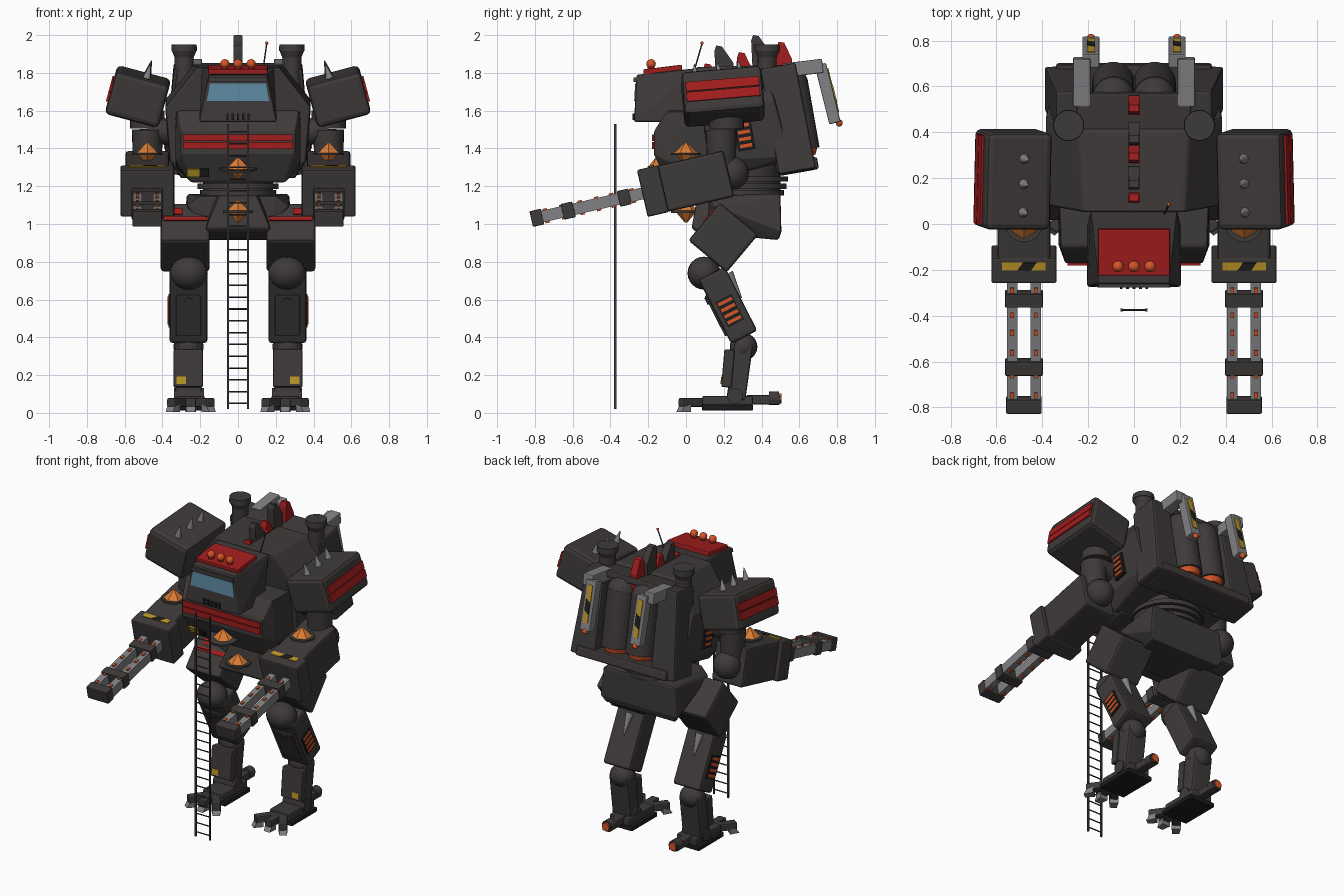
import bpy, bmesh, math
from mathutils import Matrix, Vector

if "Cube" in bpy.data.objects:
    bpy.data.objects.remove(bpy.data.objects["Cube"])

def material(name, c):
    m = bpy.data.materials.new(name)
    m.diffuse_color = (*c, 1)
    m.use_nodes = True
    m.node_tree.nodes["Principled BSDF"].inputs["Base Color"].default_value = m.diffuse_color
    return m

DARK = material("dark armour", (0.048, 0.042, 0.041))
BLACK = material("black", (0.012, 0.012, 0.012))
RED = material("red paint", (0.36, 0.012, 0.012))
ORANGE = material("orange", (0.7, 0.2, 0.035))
GLOW = material("hot orange", (0.67, 0.09, 0.022))
GREY = material("grey metal", (0.22, 0.22, 0.23))
YELLOW = material("hazard yellow", (0.5, 0.3, 0.02))
GLASS = material("blue glass", (0.11, 0.25, 0.36))
ID = Matrix.Identity(4)

def T(x, y, z):
    return Matrix.Translation((x, y, z))

def R(deg, axis):
    return Matrix.Rotation(math.radians(deg), 4, axis)

def finish(name, bm, mat, frame=ID, bevel=0.0, smooth=0):
    bmesh.ops.recalc_face_normals(bm, faces=bm.faces[:])
    me = bpy.data.meshes.new(name)
    for f in bm.faces:
        f.smooth = smooth == 2 or (smooth == 1 and len(f.verts) == 4)
    bm.to_mesh(me)
    bm.free()
    me.materials.append(mat)
    ob = bpy.data.objects.new(name, me)
    bpy.context.collection.objects.link(ob)
    ob.matrix_world = frame
    if bevel:
        mod = ob.modifiers.new("edge", 'BEVEL')
        mod.width, mod.segments, mod.limit_method = bevel, 2, 'ANGLE'
    return ob

def box(name, loc, dims, mat=DARK, frame=ID, rx=0, ry=0, bevel=0.0):
    bm = bmesh.new()
    bmesh.ops.create_cube(bm, size=1, matrix=Matrix.Diagonal((*dims, 1)))
    return finish(name, bm, mat, frame @ T(*loc) @ R(rx, 'X') @ R(ry, 'Y'), bevel)

def hull(name, pts, mat=DARK, bevel=0.0, frame=ID):
    # convex block from half its corners, mirrored in x
    bm = bmesh.new()
    for x, y, z in pts:
        for s in (1, -1):
            bm.verts.new((s * x, y, z))
    bmesh.ops.convex_hull(bm, input=bm.verts[:])
    bmesh.ops.dissolve_limit(bm, angle_limit=0.02, verts=bm.verts[:], edges=bm.edges[:])
    return finish(name, bm, mat, frame, bevel)

def rod(name, a, b, r1, r2, mat=DARK, seg=24, frame=ID):
    a, b = Vector(a), Vector(b)
    bm = bmesh.new()
    bmesh.ops.create_cone(bm, cap_ends=True, segments=seg, radius1=r1, radius2=r2, depth=(b - a).length)
    q = (b - a).to_track_quat('Z', 'Y').to_matrix().to_4x4()
    return finish(name, bm, mat, frame @ Matrix.Translation((a + b) / 2) @ q, 0, 1 if seg > 8 else 0)

def ball(name, loc, r, mat=DARK, sx=1, frame=ID, seg=24):
    bm = bmesh.new()
    bmesh.ops.create_uvsphere(bm, u_segments=seg, v_segments=seg // 2, radius=r, matrix=Matrix.Diagonal((sx, 1, 1, 1)))
    return finish(name, bm, mat, frame @ T(*loc), 0, 2)

def beacon(name, frame, ring=.08, r=.064):
    # faceted orange gem standing in a thin dark ring
    rod(name + "_ring", (0, 0, -.006), (0, 0, .006), ring, ring, DARK, 16, frame)
    rod(name + "_gem", (0, 0, .006), (0, 0, .062), r, .004, ORANGE, 6, frame)
    rod(name + "_gem_base", (0, 0, -.058), (0, 0, -.006), .006, .05, ORANGE, 6, frame)

def hazard(name, frame, w, h):
    # yellow plate with one black slanted bar, lying in local xy
    box(name, (0, 0, 0), (w, h, .008), YELLOW, frame)
    k = w / 3.2
    bm = bmesh.new()
    for z in (.003, .006):
        for px, py in ((-k / 2 - h / 3, -h / 2), (k / 2 - h / 3, -h / 2), (k / 2 + h / 3, h / 2), (-k / 2 + h / 3, h / 2)):
            bm.verts.new((px + w * .07, py, z))
    bmesh.ops.convex_hull(bm, input=bm.verts[:])
    finish(name + "_bar", bm, BLACK, frame)

# torso: sloped main block with a chamfered nose
hull("torso", [(.22, .05, 1.83), (.385, .08, 1.62), (.36, .12, 1.33), (.3, .17, 1.24),
               (.24, .41, 1.84), (.385, .47, 1.66), (.37, .55, 1.36), (.33, .5, 1.325)], bevel=.012)
hull("torso_nose", [(.32, -.1, 1.6), (.33, -.08, 1.5), (.3, -.17, 1.49), (.3, -.17, 1.37), (.33, -.09, 1.33),
                    (.25, -.1, 1.22), (.33, .2, 1.6), (.33, .2, 1.3), (.26, .2, 1.235)], bevel=.012)
for z in (1.415, 1.457):
    box("chest_stripe", (0, -.172, z), (.58, .016, .036), RED)
nose = T(-.21, -.127, 1.272) @ R(115, 'X')
box("chest_hazard", (-.026, 0, 0), (.066, .045, .016), YELLOW, nose)
box("chest_hazard_bar", (.032, 0, 0), (.05, .045, .016), BLACK, nose)
beacon("chest_beacon", T(0, -.145, 1.293) @ R(10, 'X'), .1, .068)

# cockpit
hull("cockpit", [(.205, -.275, 1.54), (.205, 0, 1.54), (.155, -.262, 1.79), (.19, .06, 1.825)], bevel=.01)
front = lambda z: -.275 + (z - 1.54) * .052
hull("cockpit_window", [(w, front(z) + d, z) for w, z in ((.165, 1.65), (.148, 1.745)) for d in (-.005, .01)], GLASS)
hull("window_brow", [(w, front(z) + d, z) for w, z in ((.16, 1.752), (.155, 1.775)) for d in (-.014, .01)])
for i in range(5):
    box("cockpit_grille", ((i - 2) * .028, -.277, 1.568), (.012, .012, .035), BLACK)
box("roof_plate", (0, -.122, 1.81), (.315, .205, .042), RED, rx=7, bevel=.006)
for x in (-.07, 0, .07):
    rod("roof_lamp_base", (x, -.185, 1.8), (x, -.185, 1.84), .018, .018, RED, 12)
    ball("roof_lamp", (x, -.185, 1.848), .025, GLOW, seg=16)
rod("antenna", (.13, .04, 1.8), (.152, .085, 1.955), .004, .004, DARK, 8)
ball("antenna_tip", (.152, .085, 1.958), .009, GLOW, seg=8)

# ridge of fins on the back
for y, top, mat in ((.13, 1.85, RED), (.21, 1.945, DARK), (.31, 1.91, RED), (.405, 2.0, DARK), (.52, 1.965, RED)):
    lean = -.02 if mat == DARK else 0
    hull("back_fin", [(.025, y - .05, 1.76), (.025, y + .045, 1.76), (.025, y - .04 + lean, top - .03),
                      (.022, y - .03 + lean, top), (.022, y + lean, top - .005), (.025, y + .04, top - .09)], mat)

# backpack
PACK = T(0, .54, 1.56) @ R(10, 'X')
box("backpack_core", (0, -.05, 0), (.6, .12, .56), DARK, PACK, bevel=.012)
box("backpack_top", (0, -.01, .262), (.5, .18, .045), DARK, PACK, bevel=.01)
box("backpack_lip", (0, .025, -.26), (.68, .18, .065), DARK, PACK, bevel=.012)
for s in (1, -1):
    hull("backpack_wall", [(.07, y, .28) for y in (-.1, .09)] + [(.09, y, -.29) for y in (-.1, .1)],
         DARK, .012, PACK @ T(s * .285, 0, 0) @ R(-s * 3, 'Y'))
    rod("tank", (s * .09, .045, -.18), (s * .09, .045, .19), .093, .093, DARK, 32, PACK)
    ball("tank_dome", (s * .09, .045, .175), .093, DARK, 1, PACK)
    rod("tank_nozzle", (s * .09, .045, -.215), (s * .09, .045, -.18), .065, .08, GLOW, 24, PACK)
    # chimney
    rod("chimney", (s * .285, .43, 1.6), (s * .285, .43, 1.9), .052, .05)
    rod("chimney_flare", (s * .285, .43, 1.88), (s * .285, .43, 1.915), .05, .064)
    rod("chimney_cap", (s * .285, .43, 1.915), (s * .285, .43, 1.95), .068, .066)
    # grey folded rear arm
    box("rear_arm_top", (s * .228, .62, 1.825), (.075, .21, .075), GREY, rx=7, bevel=.006)
    low = T(s * .188, .75, 1.69) @ R(14, 'X')
    box("rear_arm_lower", (0, 0, 0), (.075, .062, .32), GREY, low, bevel=.006)
    hazard("rear_arm_hazard", low @ T(0, .032, .01) @ R(-90, 'X') @ R(90, 'Z'), .24, .034)
    ball("rear_arm_tip", (0, .022, -.165), .019, GLOW, 1, low, 12)
    # side vents
    box("torso_vent_frame", (s * .372, .31, 1.47), (.03, .09, .16), BLACK, rx=10)
    for i in range(4):
        box("torso_vent", (s * .377, .318 - i * .006, 1.415 + i * .036), (.032, .065, .018), GLOW, rx=10)

# waist
for z, r in ((1.165, .2), (1.2, .215), (1.238, .222)):
    rod("waist_ring", (0, .318, z - .014), (0, .318, z + .014), r, r, DARK, 40)
rod("waist_core", (0, .315, 1.1), (0, .315, 1.32), .185, .185, DARK, 32)

# pelvis
hull("pelvis", [(.27, .14, 1.1), (.2, .12, 1.15), (.27, .5, 1.16), (.29, .505, .96), (.26, .49, .915), (.16, .12, .95)], bevel=.012)
hull("pelvis_front", [(.1, .06, 1.15), (.17, .03, .98), (.16, .05, .96), (.12, .2, 1.15), (.18, .2, .96)], bevel=.008)
beacon("pelvis_beacon", T(0, .0, 1.065))

for s in (1, -1):
    # shoulder pod
    pod = T(s * .53, .195, 1.675) @ R(-15 * s, 'Y') @ R(5, 'X')
    box("shoulder_pod", (0, 0, 0), (.295, .425, .235), DARK, pod, bevel=.025)
    for z in (-.027, .029):
        box("pod_stripe", (s * .147, 0, z), (.02, .39, .05), RED, pod)
    for y in (-.135, -.01, .1):
        rod("pod_spike", (-s * .02, y, .112), (-s * .02, y, .195), .023, .002, GREY, 12, pod)
    # upper arm
    rod("shoulder_joint", (s * .3, .2, 1.48), (s * .48, .2, 1.5), .07, .07)
    rod("shoulder_mount", (s * .48, .215, 1.505), (s * .48, .215, 1.6), .092, .092)
    rod("upper_arm", (s * .48, .185, 1.5), (s * .48, .19, 1.28), .082, .075)
    ball("elbow", (s * .48, .245, 1.27), .088)
    # forearm cannon
    arm = T(s * .48, 0, 1.215) @ R(13, 'X')
    box("forearm", (0, .012, 0), (.23, .44, .25), DARK, arm, bevel=.014)
    box("forearm_collar", (0, -.18, .0), (.285, .115, .255), DARK, arm, bevel=.01)
    hazard("forearm_hazard", arm @ T(0, -.16, .128), .19, .034)
    beacon("arm_beacon", T(s * .48, 0, 1.37))
    for dx in (-.052, .052):
        box("barrel", (dx, -.53, 0), (.046, .6, .062), GREY, arm)
        for y in (-.29, -.4, -.48, -.57, -.67, -.76):
            box("barrel_rivet", (dx, y, 0), (.016, .024, .078), GLOW, arm)
    for y, w in ((-.335, .165), (-.64, .165), (-.81, .155)):
        box("barrel_band", (0, y, 0), (w, .062, .085), DARK, arm, bevel=.005)

    # thigh
    thigh = T(s * .28, .197, .928) @ R(-40, 'X')
    box("thigh", (0, 0, 0), (.26, .265, .26), DARK, thigh, bevel=.016)
    box("thigh_stripe", (0, -.132, .016), (.23, .016, .026), RED, thigh)
    box("thigh_tab", (s * .04, -.132, .066), (.05, .016, .04), RED, thigh)
    ball("knee", (s * .26, .095, .74), .087, DARK, 1.15)
    # shin
    shin = T(s * .262, .222, .57) @ R(27, 'X')
    box("shin", (0, 0, 0), (.2, .155, .38), DARK, shin, bevel=.014)
    box("shin_guard", (0, -.078, -.02), (.13, .02, .24), DARK, shin, bevel=.006)
    rod("shin_bolt", (0, -.095, .07), (0, -.08, .07), .02, .02, DARK, 12, shin)
    box("shin_vent_frame", (s * .1, -.005, -.03), (.014, .095, .15), BLACK, shin)
    for i in range(4):
        box("shin_vent", (s * .102, -.005, -.084 + i * .036), (.018, .08, .018), GLOW, shin)
    rod("calf_spike", (0, .078, .15), (0, .082, .0), .028, .002, GREY, 12, shin)
    ball("ankle_joint", (s * .262, .305, .35), .073, DARK, 1.1)
    # lower leg
    box("lower_leg", (s * .262, .285, .22), (.14, .1, .3), DARK, rx=-8, bevel=.012)
    box("lower_leg_plate", (s * .264, .222, .235), (.155, .055, .2), DARK, rx=-5, bevel=.008)
    box("lower_leg_mark", (s * .3, .192, .172), (.05, .016, .038), YELLOW, rx=-5)
    # foot
    rod("ankle", (s * .18, .26, .09), (s * .34, .26, .09), .042, .042)
    box("sole", (s * .25, .22, .028), (.19, .27, .03), BLACK, bevel=.006)
    box("foot", (s * .25, .22, .065), (.15, .27, .05), DARK, bevel=.01)
    box("heel", (s * .25, .41, .07), (.06, .18, .05), DARK, bevel=.008)
    rod("heel_housing", (s * .25, .44, .077), (s * .25, .492, .077), .036, .036, DARK, 16)
    rod("heel_jet", (s * .25, .49, .077), (s * .25, .505, .077), .026, .026, GLOW, 16)
    for a, reach in ((-36, .025), (0, 0), (36, .025)):
        toe = T(s * .25, .12, .055) @ R(a, 'Z') @ T(0, .02 - reach, 0)
        box("toe", (0, -.075, 0), (.055, .2, .048), DARK, toe, bevel=.008)
        hull("toe_claw", [(.028, -.13, -.012), (.028, -.13, -.05), (.026, -.17, -.018), (.022, -.19, -.05)], GREY, 0, toe)

# ladder
for s in (1, -1):
    box("ladder_rail", (s * .053, -.375, .775), (.01, .012, 1.51), DARK)
for i in range(24):
    rod("ladder_rung", (-.053, -.375, .05 + i * .0625), (.053, -.375, .05 + i * .0625), .004, .004, DARK, 8)
